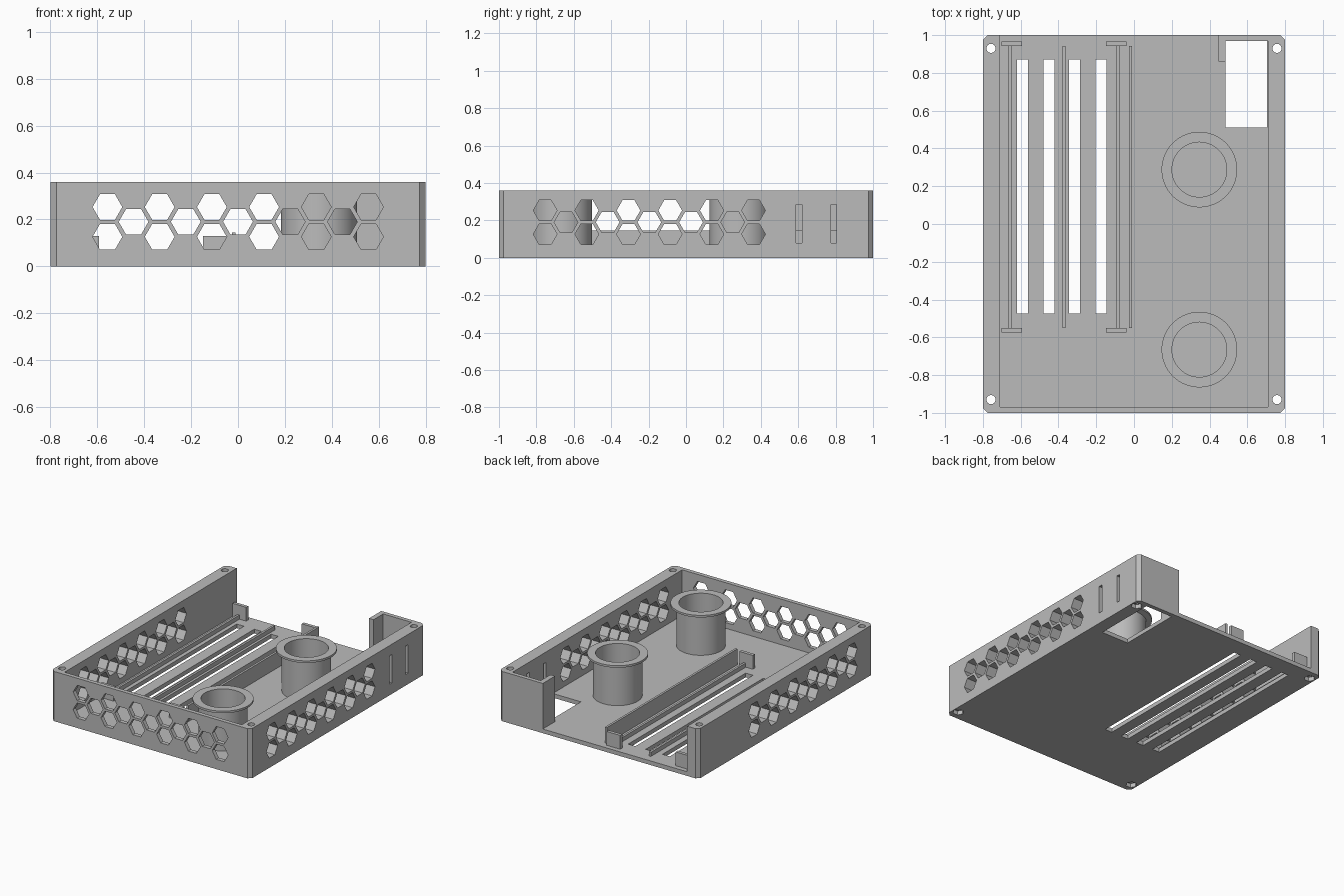
import bpy, bmesh, math
from mathutils import Matrix, Vector

cube = bpy.data.objects.get("Cube")
if cube:
    bpy.data.objects.remove(cube, do_unlink=True)

grey = bpy.data.materials.new("plain grey")
grey.use_nodes = True
GREY = (0.5, 0.5, 0.5, 1)
grey.diffuse_color = GREY
grey.node_tree.nodes["Principled BSDF"].inputs["Base Color"].default_value = GREY

FLOOR, TOP, HX, HY = 0.03, 0.36, 0.80, 1.0


def make(name, bm):
    bmesh.ops.recalc_face_normals(bm, faces=bm.faces[:])
    mesh = bpy.data.meshes.new(name)
    bm.to_mesh(mesh)
    bm.free()
    mesh.materials.append(grey)
    ob = bpy.data.objects.new(name, mesh)
    bpy.context.collection.objects.link(ob)
    return ob


def add_box(bm, x0, x1, y0, y1, z0, z1):
    mat = Matrix.Translation(((x0 + x1) / 2, (y0 + y1) / 2, (z0 + z1) / 2))
    size = Matrix.Diagonal((x1 - x0, y1 - y0, z1 - z0, 1))
    bmesh.ops.create_cube(bm, size=1, matrix=mat @ size)


def box(name, *dims):
    bm = bmesh.new()
    add_box(bm, *dims)
    return make(name, bm)


def add_prism(bm, sides, radius, depth, centre, axis="Z"):
    turn = {"Z": Matrix(), "Y": Matrix.Rotation(math.pi / 2, 4, "X"),
            "X": Matrix.Rotation(math.pi / 2, 4, "Z") @ Matrix.Rotation(math.pi / 2, 4, "X")}[axis]
    # first vertex lies along the wall, so hexagons get flat tops
    pts = [Vector((radius * math.cos(math.tau * i / sides),
                   radius * math.sin(math.tau * i / sides), -depth / 2)) for i in range(sides)]
    move = Matrix.Translation(centre) @ turn
    face = bm.faces.new([bm.verts.new(move @ p) for p in pts])
    out = bmesh.ops.extrude_face_region(bm, geom=[face])
    verts = [v for v in out["geom"] if isinstance(v, bmesh.types.BMVert)]
    bmesh.ops.translate(bm, verts=verts, vec=move.to_3x3() @ Vector((0, 0, depth)))


def cut(target, cutter):
    cutter.hide_render = True
    mod = target.modifiers.new("cut", "BOOLEAN")
    mod.operation, mod.solver, mod.object = "DIFFERENCE", "EXACT", cutter
    bpy.context.view_layer.objects.active = target
    bpy.ops.object.modifier_apply(modifier=mod.name)
    bpy.data.objects.remove(cutter, do_unlink=True)


# Tray block with chamfered upright corners
bm = bmesh.new()
add_box(bm, -HX, HX, -HY, HY, 0, TOP)
upright = [e for e in bm.edges if abs(e.verts[0].co.z - e.verts[1].co.z) > 0.1]
bmesh.ops.bevel(bm, geom=upright, offset=0.025, segments=1, affect="EDGES")
tray = make("tray", bm)

# Cavity and the open part of the back
cut(tray, box("cavity", -0.71, 0.71, -0.97, 0.97, FLOOR, 1))
cut(tray, box("back_opening", -0.71, 0.45, 0.9, 1.1, FLOOR, 1))

# Honeycomb vents: rows of six, five and six
PITCH, HEX = 0.2228, 0.0635


def vents(axis, middle, depth, place):
    bm = bmesh.new()
    for count, z in ((6, 0.253), (5, 0.19), (6, 0.126)):
        for i in range(count):
            along = middle + (i - (count - 1) / 2) * PITCH
            add_prism(bm, 6, HEX, depth, place(along, z), axis)
    return make("vents", bm)


cut(tray, vents("Y", 0, 0.2, lambda a, z: (a, -HY, z)))
for side in (-1, 1):
    cut(tray, vents("X", -0.196, 0.3, lambda a, z: (side * HX, a, z)))

# Floor slots, floor window and side wall slits
bm = bmesh.new()
for x in (-0.59, -0.45, -0.315, -0.175):
    add_box(bm, x - 0.029, x + 0.029, -0.475, 0.87, -0.1, 0.1)
add_box(bm, 0.485, 0.705, 0.51, 0.969, -0.1, 0.1)
for y in (0.604, 0.789):
    add_box(bm, 0.6, 0.9, y - 0.015, y + 0.015, 0.08, 0.285)
cut(tray, make("openings", bm))

# Screw holes with wider recesses underneath
corners = [(sx * 0.757, sy * 0.93) for sx in (-1, 1) for sy in (-1, 1)]
for radius, depth, sides in ((0.024, 2, 24), (0.038, 0.06, 6)):
    bm = bmesh.new()
    for x, y in corners:
        add_prism(bm, sides, radius, depth, (x, y, 0))
    cut(tray, make("screw_holes", bm))

# Return panel beside the back opening
box("back_return_panel", 0.447, 0.484, 0.86, HY, FLOOR - 0.005, TOP)

# Low guide rails and the taller divider
for i, x in enumerate((-0.656, -0.37, -0.085)):
    box(f"guide_rail_{i + 1}", x - 0.008, x + 0.008, -0.55, 0.943, FLOOR - 0.005, 0.06)
box("divider", -0.026, -0.01, -0.55, 0.943, FLOOR - 0.005, 0.145)

# End stops for the rails
for i, x in enumerate((-0.648, -0.095)):
    for end, y in (("front", -0.563), ("back", 0.954)):
        box(f"{end}_stop_{i + 1}", x - 0.054, x + 0.054, y - 0.012, y + 0.012, FLOOR - 0.005, 0.13)

# Flanged tubes, lathed from a closed profile
PROFILE = [(0.145, 0.025), (0.162, 0.025), (0.162, 0.315), (0.2, 0.322),
           (0.2, 0.337), (0.145, 0.337)]
for name, y in (("front_tube", -0.665), ("back_tube", 0.288)):
    bm = bmesh.new()
    verts = [bm.verts.new((r, 0, z)) for r, z in PROFILE]
    edges = [bm.edges.new((verts[i - 1], verts[i])) for i in range(len(verts))]
    bmesh.ops.spin(bm, geom=verts + edges, cent=(0, 0, 0), axis=(0, 0, 1),
                   angle=math.tau, steps=64, use_merge=True)
    bmesh.ops.remove_doubles(bm, verts=bm.verts[:], dist=0.0001)
    tube = make(name, bm)
    tube.location = (0.346, y, 0)
    bpy.ops.object.select_all(action="DESELECT")
    tube.select_set(True)
    bpy.context.view_layer.objects.active = tube
    bpy.ops.object.shade_smooth_by_angle(angle=math.radians(30))
